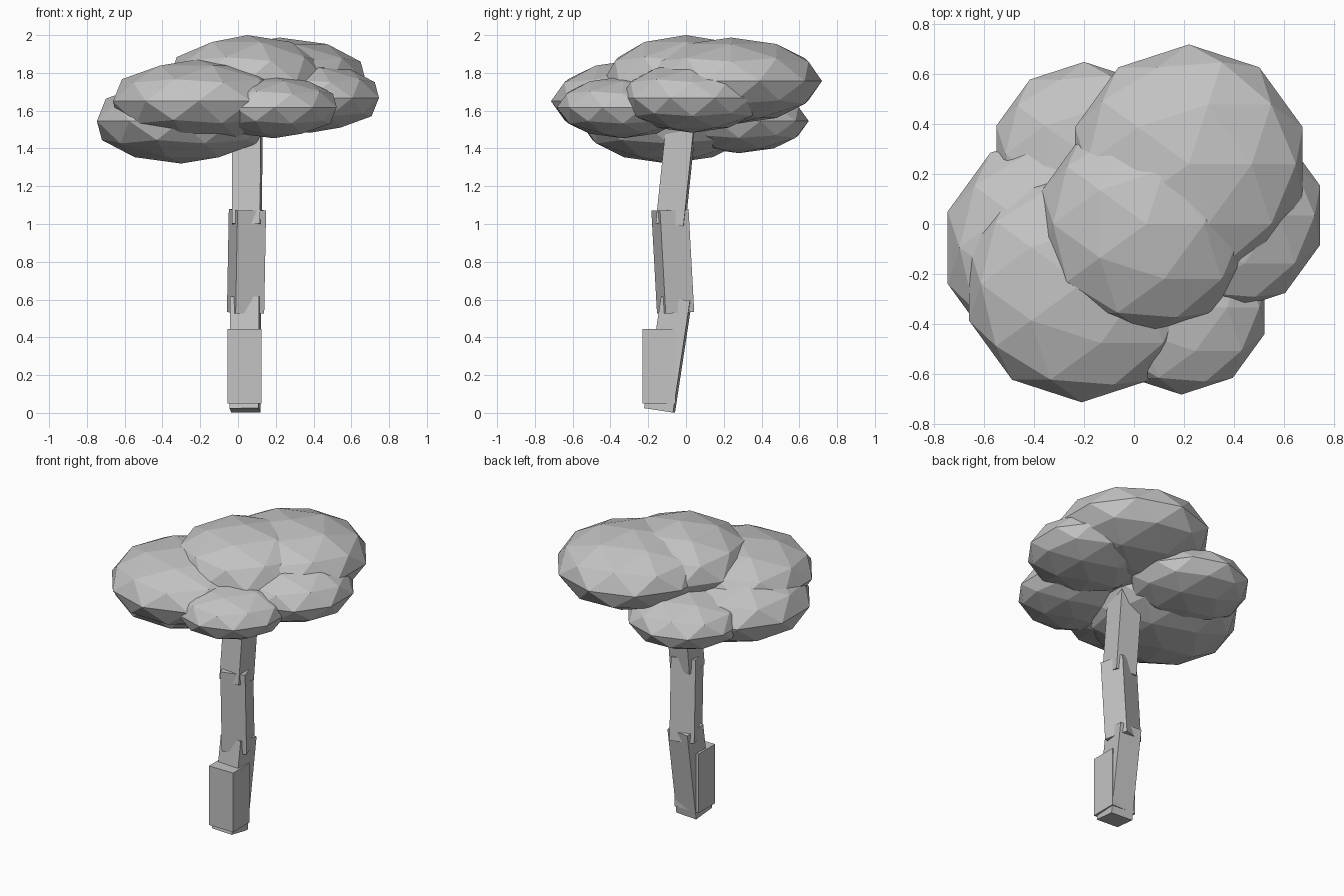
import bpy
from mathutils import Vector, Quaternion
from math import radians

if "Cube" in bpy.data.objects:
    bpy.data.objects.remove(bpy.data.objects["Cube"])

grey = bpy.data.materials.new("plain_grey")
grey.diffuse_color = (0.55, 0.55, 0.55, 1.0)
grey.use_nodes = True
grey.node_tree.nodes["Principled BSDF"].inputs["Base Color"].default_value = grey.diffuse_color


def leaf_clump(name, centre, radius, half_height):
    """Flattened low-poly ball of leaves."""
    bpy.ops.mesh.primitive_ico_sphere_add(subdivisions=2, radius=1, location=centre)
    ob = bpy.context.object
    ob.name = name
    ob.scale = (radius, radius, half_height)
    ob.data.materials.append(grey)


def trunk_piece(name, bottom, top, width, depth, twist=0):
    """Square log running from bottom to top, twisted about its own axis."""
    p, q = Vector(bottom), Vector(top)
    d = q - p
    bpy.ops.mesh.primitive_cube_add(size=1, location=(p + q) / 2)
    ob = bpy.context.object
    ob.name = name
    lean = Vector((0, 0, 1)).rotation_difference(d.normalized())
    ob.rotation_mode = 'QUATERNION'
    ob.rotation_quaternion = lean @ Quaternion((0, 0, 1), radians(twist))
    ob.scale = (width, depth, d.length)
    ob.data.materials.append(grey)


# canopy
leaf_clump("canopy_top", (0.05, 0.0, 1.755), 0.44, 0.245)
leaf_clump("canopy_back_right", (0.22, 0.24, 1.757), 0.48, 0.23)
leaf_clump("canopy_front_left", (-0.21, -0.24, 1.65), 0.475, 0.222)
leaf_clump("canopy_left", (-0.30, -0.095, 1.545), 0.47, 0.225)
leaf_clump("canopy_back_left", (-0.20, 0.28, 1.545), 0.37, 0.17)
leaf_clump("canopy_right", (0.38, 0.035, 1.668), 0.385, 0.185)
leaf_clump("canopy_front_right", (0.19, -0.334, 1.617), 0.35, 0.163)

# trunk, in three leaning logs
trunk_piece("trunk_lower", (0.037, -0.14, 0.013), (0.04, -0.05, 0.605), 0.155, 0.155, -4)
trunk_piece("trunk_middle", (0.04, -0.055, 0.53), (0.05, -0.085, 1.075), 0.158, 0.158, 17)
trunk_piece("trunk_upper", (0.047, -0.082, 0.995), (0.05, -0.022, 1.57), 0.15, 0.148, -4)

# upright block around the foot of the trunk
trunk_piece("trunk_base_block", (0.035, -0.142, 0.05), (0.035, -0.142, 0.445), 0.18, 0.175)
